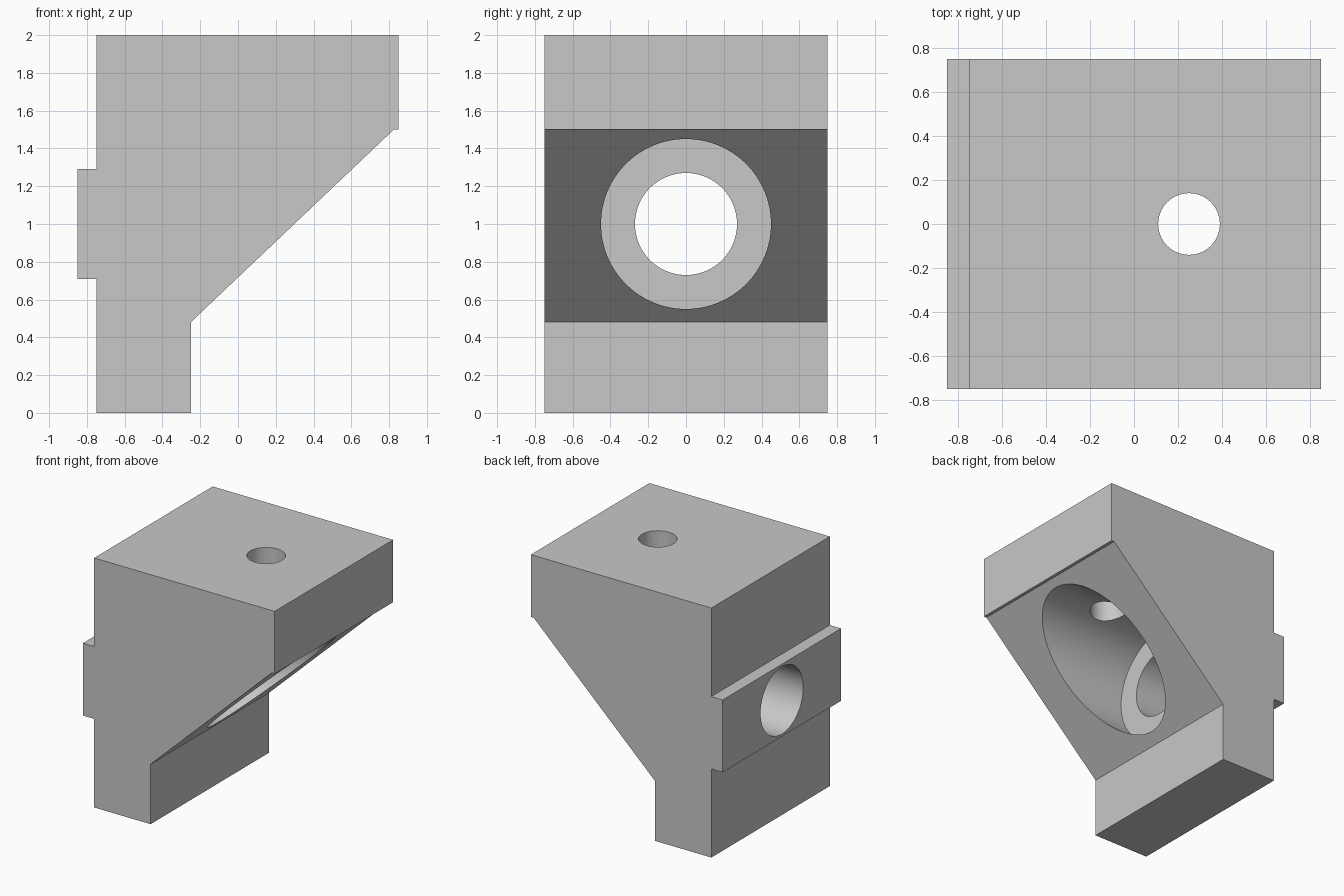
import bpy
import bmesh
from math import pi, radians
from mathutils import Matrix

cube = bpy.data.objects.get("Cube")
if cube:
    bpy.data.objects.remove(cube, do_unlink=True)

WIDTH = 1.5

grey = bpy.data.materials.new("plain grey")
grey.use_nodes = True
grey.diffuse_color = (0.58, 0.58, 0.58, 1)
grey.node_tree.nodes["Principled BSDF"].inputs["Base Color"].default_value = grey.diffuse_color


def link(name, bm):
    bmesh.ops.recalc_face_normals(bm, faces=bm.faces)
    mesh = bpy.data.meshes.new(name)
    bm.to_mesh(mesh)
    bm.free()
    mesh.materials.append(grey)
    obj = bpy.data.objects.new(name, mesh)
    bpy.context.collection.objects.link(obj)
    return obj


def extruded_profile(name, points):
    """Side profile in x and z, extruded across the whole width."""
    bm = bmesh.new()
    face = bm.faces.new([bm.verts.new((x, -WIDTH / 2, z)) for x, z in points])
    new = bmesh.ops.extrude_face_region(bm, geom=[face])["geom"]
    verts = [v for v in new if isinstance(v, bmesh.types.BMVert)]
    bmesh.ops.translate(bm, verts=verts, vec=(0, WIDTH, 0))
    return link(name, bm)


def drill(target, name, radius, length, matrix):
    """Cut a round hole into the target."""
    bm = bmesh.new()
    bmesh.ops.create_cone(bm, cap_ends=True, segments=96, radius1=radius,
                          radius2=radius, depth=length, matrix=matrix)
    cutter = link(name, bm)
    cutter.hide_render = True
    mod = target.modifiers.new(name, "BOOLEAN")
    mod.operation = "DIFFERENCE"
    mod.solver = "EXACT"
    mod.object = cutter
    bpy.ops.object.modifier_apply(modifier=mod.name)
    bpy.data.objects.remove(cutter, do_unlink=True)


# Bracket body with sloped underside, small lip and rear locating key
body = extruded_profile("bracket_body", [
    (-0.75, 0), (-0.25, 0), (-0.25, 0.48), (0.825, 1.5), (0.85, 1.5), (0.85, 2),
    (-0.75, 2), (-0.75, 1.29), (-0.85, 1.29), (-0.85, 0.71), (-0.75, 0.71)])
bpy.ops.object.select_all(action="DESELECT")
body.select_set(True)
bpy.context.view_layer.objects.active = body

# Counterbore and through hole along x, then the vertical hole from the top
along_x = Matrix.Rotation(pi / 2, 4, "Y")
drill(body, "counterbore", 0.45, 1.5, Matrix.Translation((0.5, 0, 1)) @ along_x)
drill(body, "through_hole", 0.27, 1.2, Matrix.Translation((-0.6, 0, 1)) @ along_x)
drill(body, "top_hole", 0.14, 1.2, Matrix.Translation((0.25, 0, 1.6)))

bpy.ops.object.shade_smooth_by_angle(angle=radians(30))
